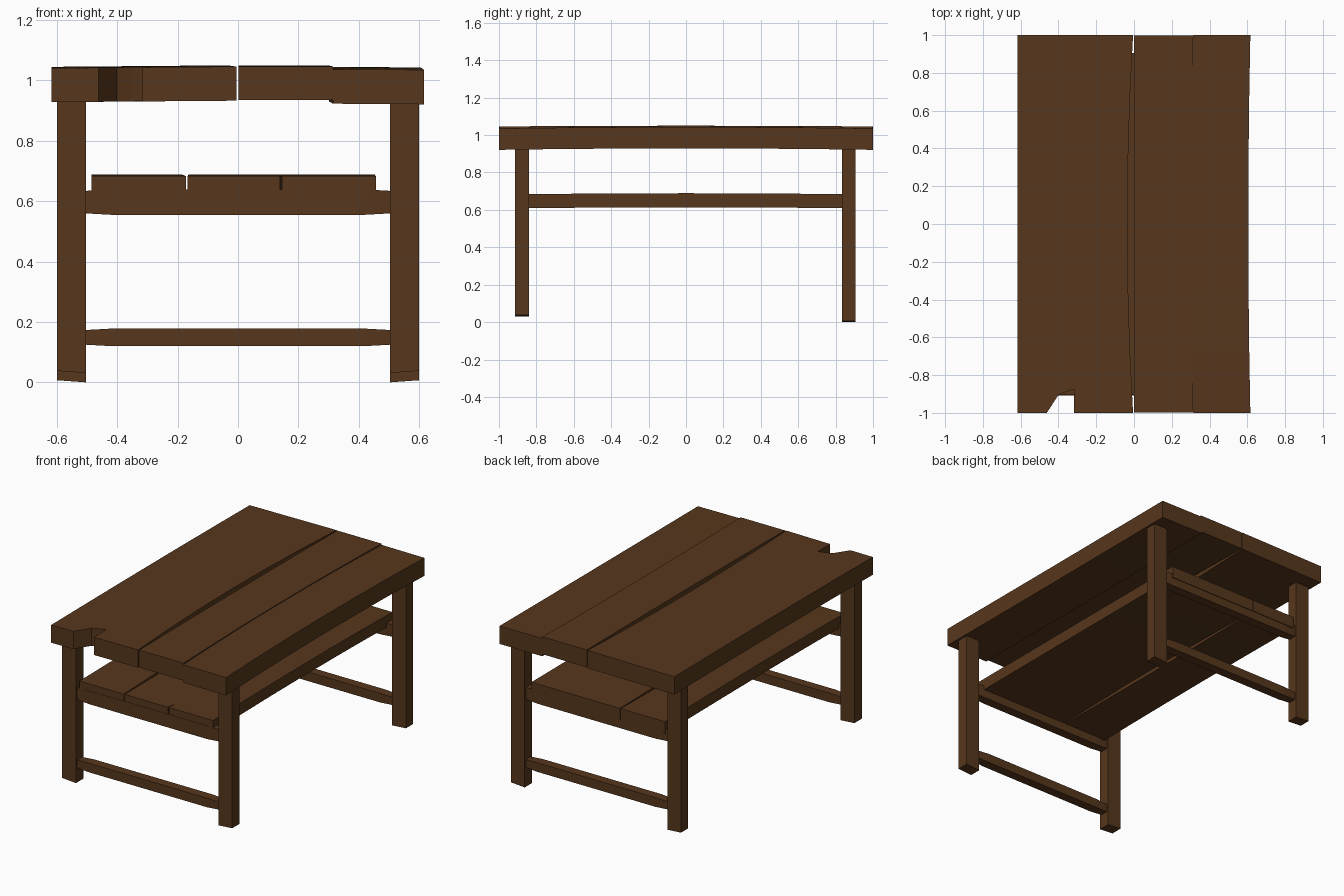
import bpy, bmesh, math

if "Cube" in bpy.data.objects:
    bpy.data.objects.remove(bpy.data.objects["Cube"])

wood = bpy.data.materials.new("dark_wood")
wood.diffuse_color = (0.095, 0.038, 0.012, 1)
wood.use_nodes = True
wood.node_tree.nodes["Principled BSDF"].inputs["Base Color"].default_value = wood.diffuse_color


def finish(bm, name):
    bmesh.ops.recalc_face_normals(bm, faces=bm.faces)
    me = bpy.data.meshes.new(name)
    bm.to_mesh(me)
    bm.free()
    me.materials.append(wood)
    ob = bpy.data.objects.new(name, me)
    bpy.context.collection.objects.link(ob)
    return ob


def loft(name, sections):
    """Skin a list of closed cross-sections and cap both ends."""
    bm = bmesh.new()
    rings = [[bm.verts.new(p) for p in s] for s in sections]
    n = len(rings[0])
    for a, b in zip(rings, rings[1:]):
        for i in range(n):
            bm.faces.new((a[i], a[(i + 1) % n], b[(i + 1) % n], b[i]))
    bm.faces.new(rings[0])
    bm.faces.new(rings[-1])
    return finish(bm, name)


def plank(name, x0, x1, half, z0, z1, rise, bow0=0, bow1=0, tilt=0, n=6):
    """Board along y, arched up and with edges bowed sideways at the middle."""
    sections = []
    for i in range(n + 1):
        t = -1 + 2 * i / n
        k = 1 - t * t
        y, dz = t * half, k * rise
        a, b = x0 + bow0 * k, x1 + bow1 * k
        sections.append([(a, y, z0 + dz), (b, y, z0 + dz + tilt),
                         (b, y, z1 + dz + tilt), (a, y, z1 + dz)])
    return loft(name, sections)


def cut(ob, outline, z0, z1):
    """Remove a vertical prism from a board."""
    cutter = loft("cutter", [[(x, y, z) for x, y in outline] for z in (z0, z1)])
    cutter.hide_render = True
    mod = ob.modifiers.new("notch", 'BOOLEAN')
    mod.operation = 'DIFFERENCE'
    mod.solver = 'EXACT'
    mod.object = cutter
    dg = bpy.context.evaluated_depsgraph_get()
    me = bpy.data.meshes.new_from_object(ob.evaluated_get(dg))
    ob.modifiers.clear()
    ob.data = me
    bpy.data.objects.remove(cutter)


# table top: three worn boards, the left one with a broken corner
left = plank("top_board_left", -0.618, -0.005, 1.0, 0.928, 1.041, 0.004, 0, -0.03, 0.005)
cut(left, [(-0.468, -1.01), (-0.40, -0.905), (-0.35, -0.885),
           (-0.317, -0.875), (-0.317, -1.01)], 0.8, 1.2)
plank("top_board_middle", 0.001, 0.314, 0.998, 0.935, 1.046, 0.004, 0, -0.013)
plank("top_board_right", 0.314, 0.616, 1.0, 0.923, 1.037, 0.008, -0.013, -0.011, -0.002)

# shelf: two boards resting in the end rails
plank("shelf_board_left", -0.485, -0.172, 0.905, 0.608, 0.683, 0.006, 0, -0.015)
shelf = plank("shelf_board_right", -0.167, 0.457, 0.905, 0.608, 0.683, 0.006, 0.004, -0.005)
cut(shelf, [(0.136, -0.92), (0.150, -0.84), (0.144, -0.92)], 0.5, 0.8)

# legs with slightly slanted feet
for end, y0, y1, foot in (("front", -0.915, -0.84, 0.031), ("back", 0.835, 0.907, 0.0)):
    for side, s in (("left", -1), ("right", 1)):
        xo, xi = 0.60 * s, 0.503 * s
        loft(f"{end}_{side}_leg", [
            [(xi, y0, foot), (xo, y0, foot + 0.007), (xo, y1, foot + 0.007), (xi, y1, foot)],
            [(xi, y0, 0.932), (xo, y0, 0.932), (xo, y1, 0.932), (xi, y1, 0.932)]])

# rails between the legs, tapered toward their ends
for end, y in (("front", -0.877), ("back", 0.871)):
    for level, z0, z1 in (("upper", 0.555, 0.639), ("lower", 0.12, 0.178)):
        secs = []
        for x, inset in ((-0.51, 0.005), (-0.42, 0), (0.42, 0), (0.51, 0.005)):
            d = 0.03 - inset
            secs.append([(x, y - d, z0 + inset), (x, y + d, z0 + inset),
                         (x, y + d, z1 - inset), (x, y - d, z1 - inset)])
        loft(f"{end}_{level}_rail", secs)
